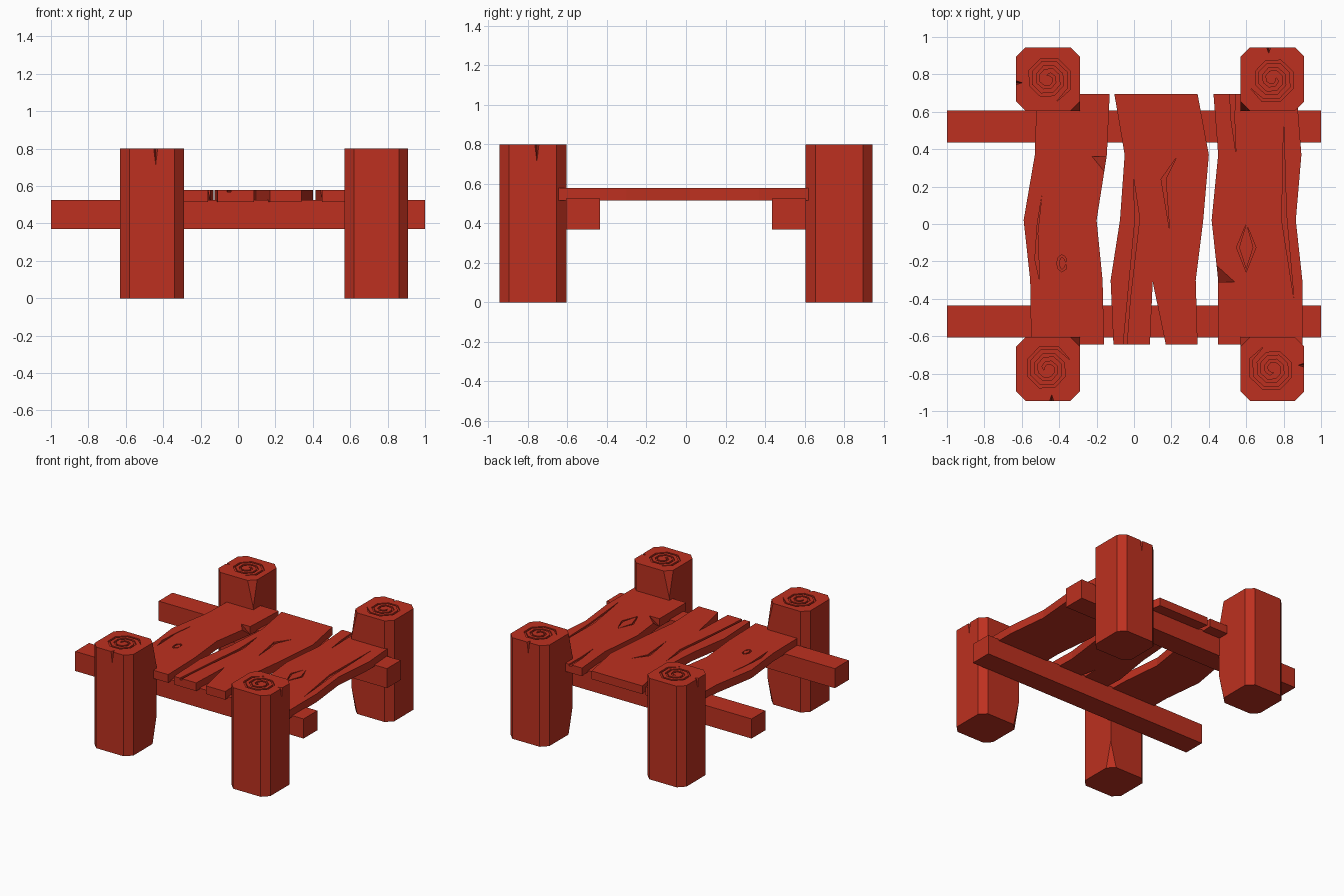
import bpy, bmesh, math
from mathutils import Matrix, Vector

if "Cube" in bpy.data.objects:
    bpy.data.objects.remove(bpy.data.objects["Cube"])

red = bpy.data.materials.new("red_wood")
red.diffuse_color = (0.51, 0.03, 0.014, 1)
red.use_nodes = True
red.node_tree.nodes["Principled BSDF"].inputs["Base Color"].default_value = red.diffuse_color


def add_prism(bm, pts, z0, z1):
    lo = [bm.verts.new((x, y, z0)) for x, y in pts]
    hi = [bm.verts.new((x, y, z1)) for x, y in pts]
    n = len(pts)
    faces = [bm.faces.new(lo[::-1]), bm.faces.new(hi)]
    for i in range(n):
        j = (i + 1) % n
        faces.append(bm.faces.new((lo[i], lo[j], hi[j], hi[i])))
    bmesh.ops.recalc_face_normals(bm, faces=faces)


def add_hull(bm, pts):
    vs = [bm.verts.new(p) for p in pts]
    bmesh.ops.convex_hull(bm, input=vs)


def finish(bm, name):
    bmesh.ops.recalc_face_normals(bm, faces=bm.faces)
    me = bpy.data.meshes.new(name)
    bm.to_mesh(me)
    bm.free()
    me.materials.append(red)
    ob = bpy.data.objects.new(name, me)
    bpy.context.collection.objects.link(ob)
    return ob


def carve(ob, cutter):
    # Subtract the cutter, keep the result and discard the helper
    mod = ob.modifiers.new("carve", "BOOLEAN")
    mod.operation, mod.solver, mod.object = "DIFFERENCE", "EXACT", cutter
    bpy.context.view_layer.update()
    dg = bpy.context.evaluated_depsgraph_get()
    me = bpy.data.meshes.new_from_object(ob.evaluated_get(dg))
    ob.modifiers.clear()
    ob.data = me
    bpy.data.objects.remove(cutter)


def stroke(path, half):
    # Outline of an open line, pointed at both ends
    p = [Vector(q) for q in path]
    left, right = [], []
    for i in range(1, len(p) - 1):
        t = (p[i + 1] - p[i - 1]).normalized()
        nrm = Vector((-t.y, t.x)) * half
        left.append(p[i] + nrm)
        right.append(p[i] - nrm)
    return [p[0]] + left + [p[-1]] + right[::-1]


# Post: chamfered square, inner corner chipped only at the two ends
W, C, H = 0.17, 0.12, 0.8
bm = bmesh.new()
ring = [(sx * a, sy * b) for sx in (-1, 1) for sy in (-1, 1) for a, b in ((W, C), (C, W))]
add_hull(bm, [(x, y, z) for z in (0, H) for x, y in ring] + [(W, W, 0.2), (W, W, 0.6)])
bmesh.ops.dissolve_limit(bm, angle_limit=0.01, verts=bm.verts, edges=bm.edges)
post = finish(bm, "front_left_post")

# Growth-ring spiral and rim crack
bm = bmesh.new()
spiral = []
for i in range(21):
    a, r = math.radians(45 * i + 20), 0.13 - 0.0054 * i
    spiral.append((r * math.cos(a), r * math.sin(a)))
add_prism(bm, stroke(spiral, 0.008), H - 0.012, H + 0.02)
add_hull(bm, [(0.005, -0.18, 0.81), (0.035, -0.18, 0.81), (0.02, -0.135, 0.81), (0.02, -0.175, 0.7)])
carve(post, finish(bm, "post_cutter"))

# Four posts, each turned a quarter
for name, x, y, turn in (("front_left_post", -0.46, -0.775, 0), ("front_right_post", 0.74, -0.775, 90),
                         ("back_right_post", 0.74, 0.775, 180), ("back_left_post", -0.46, 0.775, 270)):
    ob = post
    if turn:
        ob = bpy.data.objects.new(name, post.data)
        bpy.context.collection.objects.link(ob)
    ob.matrix_world = Matrix.Translation((x, y, 0)) @ Matrix.Rotation(math.radians(turn), 4, "Z")

# Cross beams
for name, s in (("front_beam", -1), ("back_beam", 1)):
    bm = bmesh.new()
    add_prism(bm, [(-1, s * 0.435), (1, s * 0.435), (1, s * 0.608), (-1, s * 0.608)], 0.37, 0.525)
    finish(bm, name)

# Planks: wavy edges sampled at fixed stations along y
Z0, Z1 = 0.515, 0.58
YS = (0.695, 0.37, 0.02, -0.3, -0.645)


def plank(name, left, right, split=(), grooves=(), chip=()):
    bm = bmesh.new()
    pts = list(zip(left, YS)) + list(split) + list(zip(right, YS))[::-1]
    add_prism(bm, pts, Z0, Z1)
    ob = finish(bm, name)
    bm = bmesh.new()
    for g in grooves:
        add_prism(bm, g, Z1 - 0.013, Z1 + 0.02)
    if chip:
        a, b, c = chip
        add_hull(bm, [(*a, Z1 + 0.001), (*b, Z1 + 0.001), (*c, Z1 + 0.01), (*c, Z0 - 0.01)])
    carve(ob, finish(bm, name + "_cutter"))


def knot(cx, cy, rx, ry, n):
    path = [(cx + rx * math.cos(a), cy + ry * math.sin(a))
            for a in (math.tau * (i + 0.1) / n * 0.98 for i in range(n + 1))]
    return stroke(path, 0.006)


plank("left_plank", (-0.52, -0.53, -0.59, -0.555, -0.55), (-0.13, -0.145, -0.2, -0.168, -0.16),
      grooves=[[(-0.493, 0.15), (-0.515, -0.05), (-0.505, -0.3), (-0.53, -0.19), (-0.517, 0.0)],
               knot(-0.385, -0.21, 0.022, 0.04, 8)],
      chip=((-0.225, 0.36), (-0.143, 0.26), (-0.13, 0.36)))

plank("middle_plank", (-0.105, -0.05, -0.075, -0.125, -0.11), (0.34, 0.40, 0.37, 0.33, 0.34),
      split=[(0.085, -0.645), (0.10, -0.31), (0.17, -0.645)],
      grooves=[[(-0.003, 0.25), (0.03, 0.03), (-0.02, -0.4), (-0.04, -0.67), (-0.06, -0.67), (0.005, 0.02)],
               [(0.23, 0.36), (0.17, 0.24), (0.19, -0.03), (0.145, 0.24)]])

plank("right_plank", (0.425, 0.45, 0.415, 0.45, 0.45), (0.87, 0.895, 0.865, 0.9, 0.9),
      grooves=[[(0.51, 0.72), (0.52, 0.55), (0.545, 0.38), (0.538, 0.55), (0.54, 0.72)],
               [(0.8, 0.54), (0.815, 0.05), (0.855, -0.4), (0.79, 0.02)],
               stroke([(0.6, 0.0), (0.555, -0.125), (0.6, -0.25), (0.645, -0.125), (0.605, -0.01)], 0.007)],
      chip=((0.54, -0.31), (0.441, -0.22), (0.43, -0.31)))
